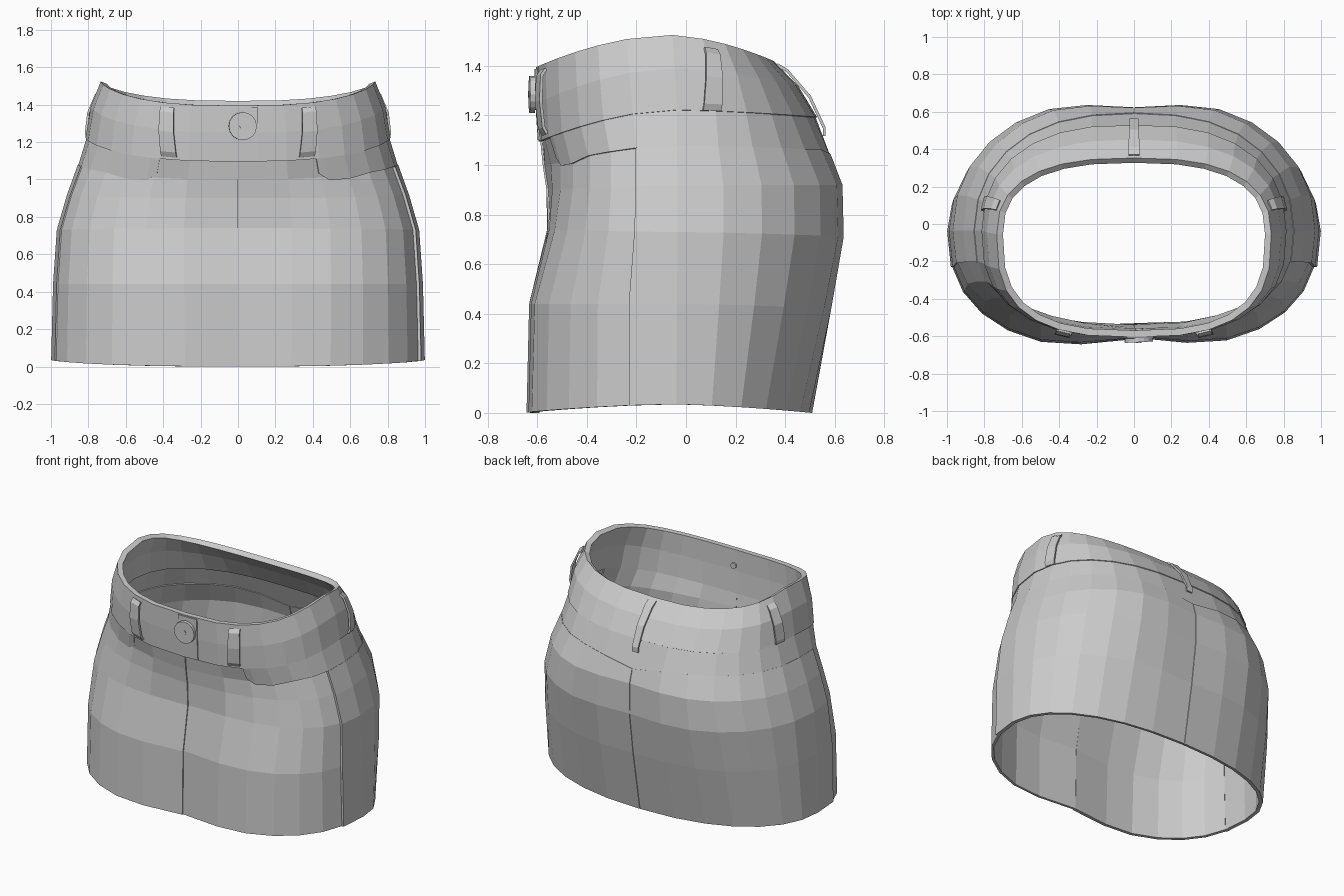
import bpy, math

if "Cube" in bpy.data.objects:
    bpy.data.objects.remove(bpy.data.objects["Cube"])

# Level profile: z front, z side, z back, half width, y front, y back, y centre, front dent, back dent
LEVELS = [
    (0.00, 0.035, 0.00, 0.985, -0.683, 0.495, -0.05, 0.075, 0.00),
    (0.44, 0.44, 0.42, 0.975, -0.668, 0.605, -0.05, 0.068, 0.035),
    (0.74, 0.73, 0.71, 0.955, -0.575, 0.672, -0.05, 0.027, 0.062),
    (0.90, 0.92, 0.92, 0.900, -0.545, 0.668, -0.05, -0.01, 0.060),
    (1.00, 1.08, 1.06, 0.842, -0.540, 0.596, -0.05, -0.03, 0.030),
    (1.10, 1.23, 1.20, 0.797, -0.580, 0.520, -0.05, 0.000, 0.01),
    (1.25, 1.39, 1.32, 0.775, -0.592, 0.440, -0.06, 0.000, 0.00),
    (1.395, 1.525, 1.42, 0.726, -0.597, 0.345, -0.07, 0.000, 0.00),
]


def surf(a, v):
    """Point on the body; a in degrees from the front centre, v = level."""
    i = max(0, min(int(v), len(LEVELS) - 2))
    t = v - i
    zf, zs, zb, w, yf, yb, yc, df, db = (
        p + (q - p) * t for p, q in zip(LEVELS[i], LEVELS[i + 1]))
    s, c = math.sin(math.radians(a)), math.cos(math.radians(a))
    n = 2.4 + 0.05 * v if c > 0 else 2.25 + 0.12 * max(0, v - 4)
    x = math.copysign(abs(s) ** (2 / n), s) * w
    k = abs(c) ** (2 / n)
    dent = math.exp(-(x / 0.32) ** 2)
    if c > 0:
        y, ze = yc + (yf - yc) * k + df * dent, zf
    else:
        y, ze = yc + (yb - yc) * k - db * dent, zb
    return x, y, zs + (ze - zs) * abs(c) ** 1.3


def point(a, v, off):
    x, y, z = surf(a, v)
    p, q = surf(a - 3, v), surf(a + 3, v)
    tx, ty = q[0] - p[0], q[1] - p[1]
    m = math.hypot(tx, ty)
    return x + ty / m * off, y - tx / m * off, z


def patch(name, angles, rows, thick, closed=False):
    """Cloth panel: rows are (level or level function, outward offset, angle shift)."""
    n = len(angles)
    verts = [point(a + sum(sh), v(a) if callable(v) else v, o)
             for v, o, *sh in rows for a in angles]
    faces = []
    for j in range(len(rows) - 1):
        for i in range(n if closed else n - 1):
            k = (i + 1) % n
            faces.append((j * n + i, j * n + k, (j + 1) * n + k, (j + 1) * n + i))
    me = bpy.data.meshes.new(name)
    me.from_pydata(verts, [], faces)
    ob = bpy.data.objects.new(name, me)
    bpy.context.collection.objects.link(ob)
    mod = ob.modifiers.new("thickness", 'SOLIDIFY')
    mod.thickness, mod.offset = thick, -1
    return ob


def mirrored(angles):
    return [-a for a in reversed(angles)]


SEAM = 78
FRONT = [13 * i for i in range(7)]
BACK = [SEAM + 12.75 * i for i in range(9)]


def yoke_edge(a):
    """Lower edge of the hip yoke: V at the back, clipped corner at the front."""
    a = abs((a + 180) % 360 - 180)
    v = 4 - 0.35 * math.exp(-((180 - a) / 12) ** 2)
    if a < 28:
        v += 0.2
    elif a < 45:
        v -= 0.15
    return v


# Front panels, one lapping over the other along the fly
patch("front_panel_right", FRONT, [(v, 0.0) for v in range(6)], 0.018)
patch("front_panel_left", mirrored(FRONT[1:]) + [0], [(v, 0.008) for v in range(6)], 0.024)

# Back panels, lapping over the front at the side seams, split at the centre back
back = [SEAM - 0.5] + BACK[1:-1] + [179.95]
rows = [(v, 0.014) for v in range(4)] + [(yoke_edge, 0.014)]
patch("back_panel_right", back, rows, 0.026)
patch("back_panel_left", mirrored(back), rows, 0.026)

# Hip yoke with the front pocket corners
half = [25, 29, 39, 52, 65] + BACK
yoke = half + [360 - a for a in reversed(half[:-1])]
patch("hip_yoke", yoke, [(lambda a: yoke_edge(a) - (0.12 if 79 < a < 281 else 0), 0.01),
                         (5.0, 0.01)], 0.018)

# Waistband with its overlapping front tab
ring = FRONT[:-1] + BACK
ring = ring + [360 - a for a in reversed(ring[1:-1])]
patch("waistband", ring, [(4.95, 0.016), (6, 0.012), (7, 0.008)], 0.036, closed=True)
patch("waistband_tab", [-1, 0, 4], [(5.0, 0.018), (6, 0.016), (6.95, 0.014)], 0.01)

# Belt loops, leaning so that they hang upright
for name, a, da, v0, v1, lean in (("front_right", 21, 3.2, 5.06, 6.85, 2.5),
                                  ("front_left", -21, 3.2, 5.06, 6.85, -2.5),
                                  ("side_right", 102, 3.3, 4.95, 6.75, 4.5),
                                  ("side_left", -102, 3.3, 4.95, 6.75, -4.5),
                                  ("back", 180, 0.9, 4.4, 6.9, 0)):
    patch("belt_loop_" + name, [a - da, a + da],
          [(v0 + t * (v1 - v0), off, lean * t) for t, off in
           ((0, 0.02), (0.1, 0.034), (0.5, 0.04), (0.9, 0.034), (1, 0.016))], 0.012)


# Waist button: disc, rivet and inner stud, turned slightly with the tab
def disc(name, r, depth, y):
    bpy.ops.mesh.primitive_cylinder_add(vertices=16, radius=r, depth=depth,
                                        location=(0.025, y, 1.285),
                                        rotation=(math.pi / 2, 0, 0.05))
    bpy.context.object.name = name


disc("button", 0.075, 0.022, -0.621)
disc("button_rivet", 0.016, 0.014, -0.629)
disc("button_back", 0.02, 0.012, -0.562)
